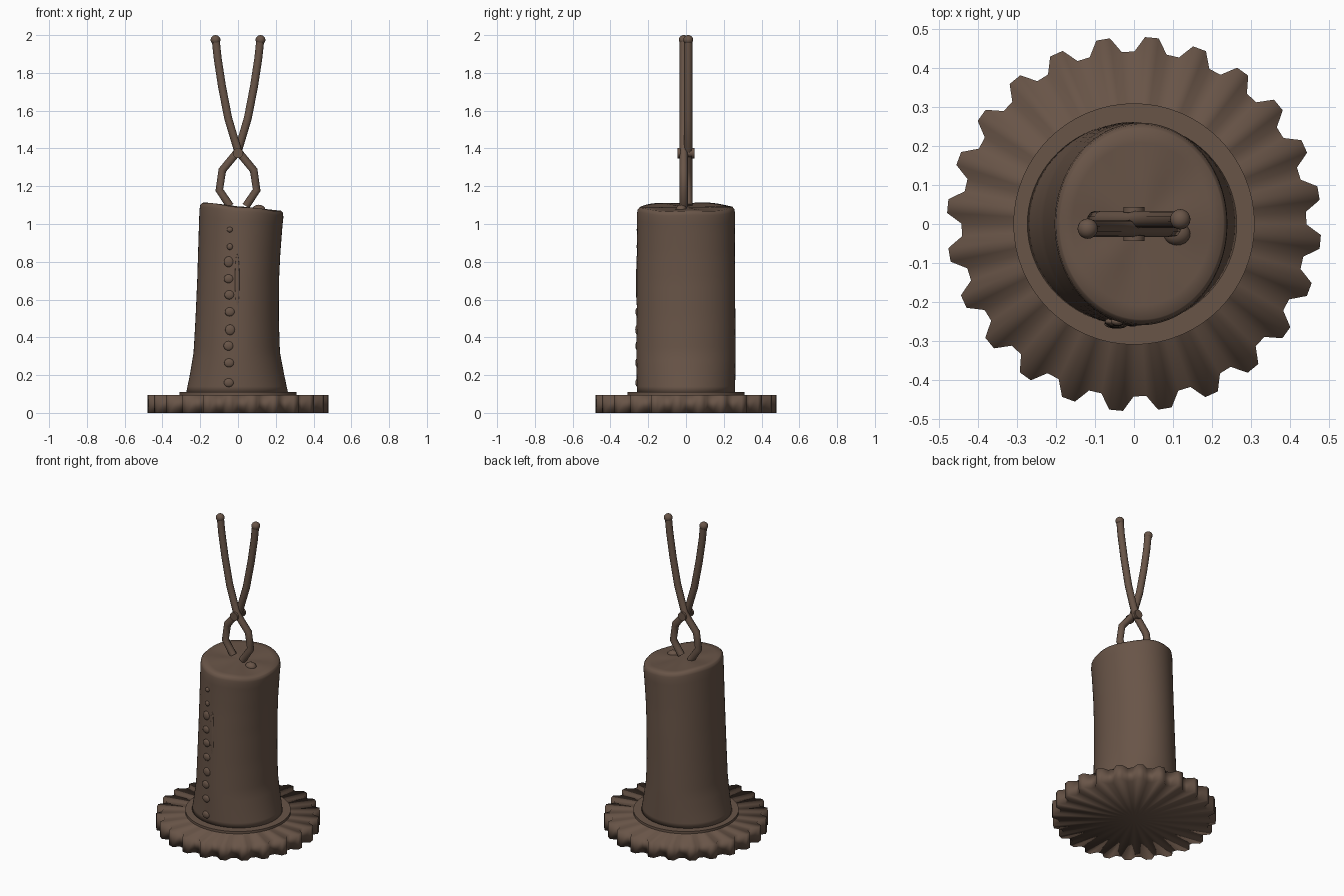
import bpy, bmesh, math, random
from mathutils import Vector

if "Cube" in bpy.data.objects:
    bpy.data.objects.remove(bpy.data.objects["Cube"])

random.seed(4)
brown = bpy.data.materials.new("dark_brown")
brown.diffuse_color = (0.14, 0.09, 0.064, 1)
brown.use_nodes = True
brown.node_tree.nodes["Principled BSDF"].inputs["Base Color"].default_value = brown.diffuse_color


def finish(name, bm, angle=None):
    bmesh.ops.recalc_face_normals(bm, faces=bm.faces)
    me = bpy.data.meshes.new(name)
    bm.to_mesh(me)
    bm.free()
    ob = bpy.data.objects.new(name, me)
    bpy.context.collection.objects.link(ob)
    me.materials.append(brown)
    for p in me.polygons:
        p.use_smooth = True
    if angle:
        bpy.context.view_layer.objects.active = ob
        ob.select_set(True)
        bpy.ops.object.shade_smooth_by_angle(angle=math.radians(angle))
        ob.select_set(False)
    return ob


def bridge(bm, a, b):
    n = len(a)
    for i in range(n):
        bm.faces.new((a[i], a[(i + 1) % n], b[(i + 1) % n], b[i]))


def fan(bm, ring, co):
    c = bm.verts.new(co)
    for i in range(len(ring)):
        bm.faces.new((ring[i], ring[(i + 1) % len(ring)], c))


def lerp(table, z):
    for (z0, *a), (z1, *b) in zip(table, table[1:]):
        if z <= z1:
            t = (z - z0) / (z1 - z0)
            return [p + (q - p) * t for p, q in zip(a, b)]
    return table[-1][1:]


# Fluted bottle cap base: toothed outline, softly shaded ridges
bm = bmesh.new()
TEETH = 24
rings = []
for z in (0.0, 0.095):
    ring = []
    for k in range(TEETH):
        for off, r in ((-2.1, 0.481), (2.1, 0.481), (5.4, 0.443), (9.6, 0.443)):
            a = math.radians(k * 360 / TEETH + 9.5 + off)
            ring.append(bm.verts.new((r * math.cos(a), r * math.sin(a), z)))
    rings.append(ring)
bridge(bm, *rings)
fan(bm, rings[0], (0, 0, 0))
fan(bm, rings[1], (0, 0, 0.095))
finish("crimped_base", bm)

# Thin collar disc under the body
bm = bmesh.new()
bmesh.ops.create_cone(bm, cap_ends=True, segments=64, radius1=0.31, radius2=0.31, depth=0.02)
bmesh.ops.translate(bm, verts=bm.verts, vec=(0, 0, 0.1))
finish("collar_disc", bm, 40)

# Leaning body: left edge, right edge, half depth at each height
PROFILE = [(0.105, -0.275, 0.265, 0.26), (0.2, -0.255, 0.245, 0.261),
           (0.32, -0.235, 0.222, 0.262), (0.5, -0.225, 0.216, 0.261),
           (0.7, -0.216, 0.217, 0.26), (0.85, -0.211, 0.224, 0.258),
           (1.0, -0.206, 0.235, 0.259), (1.05, -0.204, 0.24, 0.26),
           (1.075, -0.201, 0.239, 0.256), (1.087, -0.19, 0.23, 0.245)]


def body_ring(bm, z, scale=1.0, seg=80):
    x0, x1, ry = lerp(PROFILE, z)
    tilt = max(0, (z - 0.7) / 0.387)
    ring = []
    for i in range(seg):
        a = i * 2 * math.pi / seg
        x = (x0 + x1) / 2 + (x1 - x0) / 2 * scale * math.cos(a)
        wob = 0.003 * math.sin(5 * a + 1) * tilt
        zz = z + tilt * (0.003 - 0.11 * (x - 0.02)) + wob
        ring.append(bm.verts.new((x, ry * scale * math.sin(a), zz)))
    return ring


bm = bmesh.new()
levels = [0.105 + i * 0.035 for i in range(27)] + [1.05, 1.065, 1.075, 1.083, 1.087]
rings = [body_ring(bm, z) for z in levels]
rings += [body_ring(bm, 1.087, s) for s in (0.85, 0.5)]
for a, b in zip(rings, rings[1:]):
    bridge(bm, a, b)
fan(bm, rings[0], (0, 0, 0.105))
fan(bm, rings[-1], (0.02, 0, 1.09))
finish("leaning_body", bm)


def blob(name, loc, size):
    bm = bmesh.new()
    bmesh.ops.create_uvsphere(bm, u_segments=20, v_segments=12, radius=1)
    for v in bm.verts:
        v.co = Vector(v.co[i] * size[i] + loc[i] for i in range(3))
    return finish(name, bm)


def front_y(x, z):
    x0, x1, ry = lerp(PROFILE, z)
    u = (x - (x0 + x1) / 2) / ((x1 - x0) / 2)
    return -ry * math.sqrt(1 - u * u)


# Row of raised bumps down the front, and a faint crease beside them
for i, z in enumerate((0.16, 0.265, 0.355, 0.44, 0.535, 0.625, 0.71, 0.80, 0.88, 0.97)):
    w = 0.026 if i < 8 else 0.016
    x = -0.045 + random.uniform(-0.006, 0.004)
    blob("front_bump", (x, front_y(x, z), z), (w, 0.011, w * random.uniform(0.85, 1.1)))
blob("front_crease", (-0.004, front_y(-0.004, 0.7) + 0.001, 0.7), (0.012, 0.005, 0.14))
# Small lump on the top surface
blob("top_lump", (0.11, -0.025, 1.075), (0.035, 0.03, 0.027))


def wire(name, pts, radius):
    cu = bpy.data.curves.new(name, "CURVE")
    cu.dimensions = "3D"
    cu.bevel_depth = radius
    cu.bevel_resolution = 3
    cu.use_fill_caps = True
    sp = cu.splines.new("POLY")
    sp.points.add(len(pts) - 1)
    for p, co in zip(sp.points, pts):
        p.co = (*co, 1)
    sp.use_smooth = True
    ob = bpy.data.objects.new(name, cu)
    bpy.context.collection.objects.link(ob)
    cu.materials.append(brown)


# Two crossing wires with rounded tips
SHAPE = [(-0.118, 1.975), (-0.108, 1.88), (-0.085, 1.73), (-0.052, 1.56), (0.0, 1.385),
         (0.083, 1.285), (0.099, 1.18), (0.042, 1.095)]
for side, name in ((1, "front_wire"), (-1, "back_wire")):
    wire(name, [(side * x, -0.012 * side, z) for x, z in SHAPE], 0.022)
    blob(name + "_tip", (-0.119 * side, -0.012 * side, 1.975), (0.026, 0.026, 0.025))

# Pin through the crossing, with a head at each end
for y, r, d, name in ((0, 0.02, 0.08, "pin_shaft"), (-0.037, 0.027, 0.014, "pin_front_head"),
                      (0.037, 0.027, 0.014, "pin_back_head")):
    bm = bmesh.new()
    bmesh.ops.create_cone(bm, cap_ends=True, segments=20, radius1=r, radius2=r, depth=d)
    for v in bm.verts:
        v.co = Vector((v.co.x, v.co.z + y, v.co.y + 1.375))
    finish(name, bm, 40)
